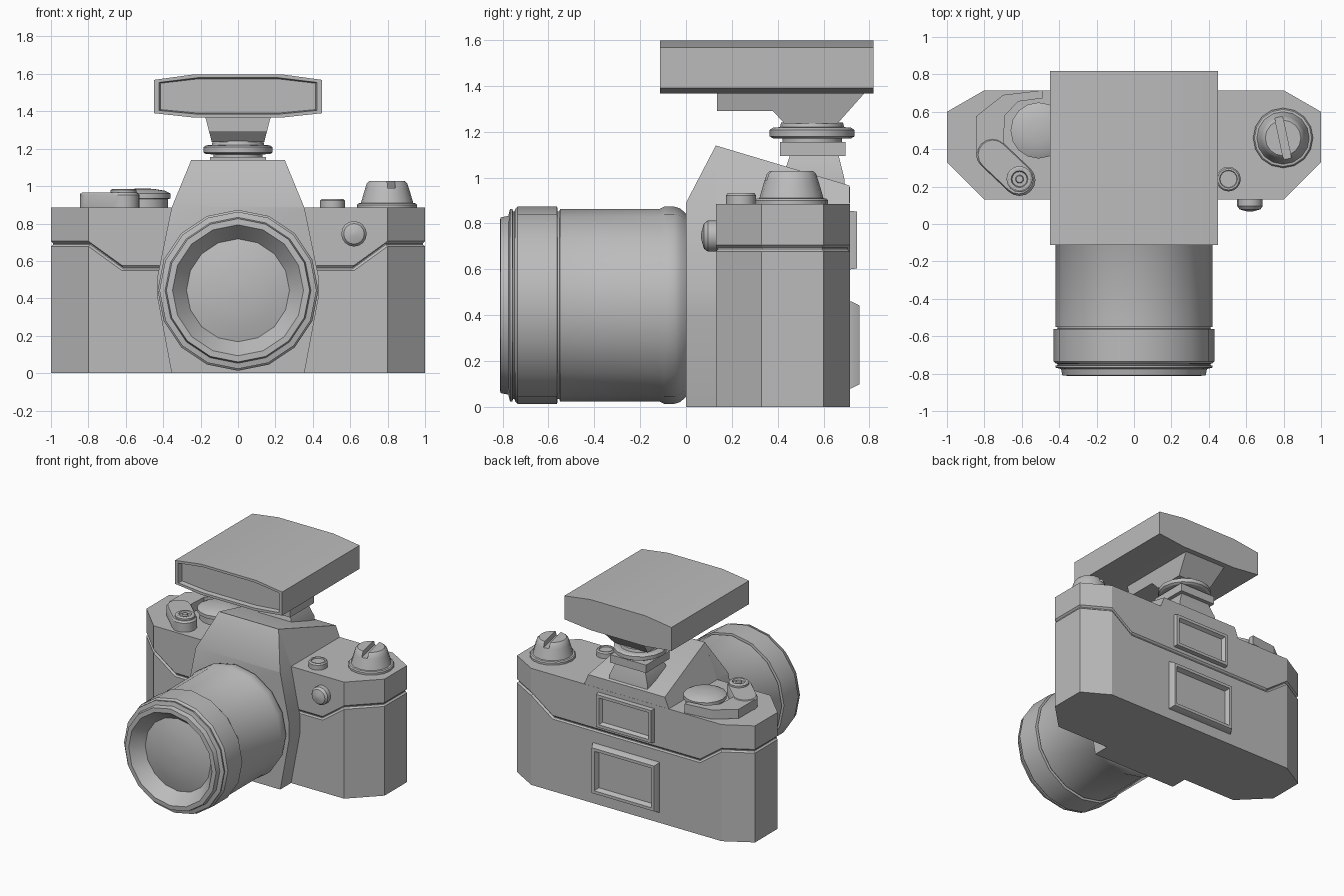
import bpy, bmesh, math
from mathutils import Vector, Matrix

if "Cube" in bpy.data.objects:
    bpy.data.objects.remove(bpy.data.objects["Cube"])

grey = bpy.data.materials.new("plain_grey")
grey.diffuse_color = (0.5, 0.5, 0.5, 1)
grey.use_nodes = True
grey.node_tree.nodes["Principled BSDF"].inputs["Base Color"].default_value = grey.diffuse_color


def finish(name, bm):
    bmesh.ops.recalc_face_normals(bm, faces=bm.faces)
    me = bpy.data.meshes.new(name)
    bm.to_mesh(me)
    bm.free()
    me.materials.append(grey)
    ob = bpy.data.objects.new(name, me)
    bpy.context.scene.collection.objects.link(ob)
    return ob


def loft(name, rings, closed=False, cuts=()):
    """Skin equal-sized rings of points; caps both ends unless closed on itself."""
    bm = bmesh.new()
    vs = [[bm.verts.new(p) for p in r] for r in rings]
    n = len(rings[0])
    pairs = list(zip(vs, vs[1:])) + ([(vs[-1], vs[0])] if closed else [])
    for a, b in pairs:
        for i in range(n):
            j = (i + 1) % n
            bm.faces.new((a[i], a[j], b[j], b[i]))
    if not closed:
        bm.faces.new(vs[0])
        bm.faces.new(vs[-1])
    for co, no in cuts:
        geom = bm.verts[:] + bm.edges[:] + bm.faces[:]
        bmesh.ops.bisect_plane(bm, geom=geom, plane_co=co, plane_no=no, clear_outer=True)
        bmesh.ops.holes_fill(bm, edges=[e for e in bm.edges if e.is_boundary])
    return finish(name, bm)


def turned(name, profile, centre, axis="z", n=16):
    """Profile of (height, radius) turned about z, or about y with axis='y'."""
    rings = []
    for h, r in profile:
        ring = []
        for k in range(n):
            t = 2 * math.pi * k / n
            u, v = r * math.cos(t), r * math.sin(t)
            p = (u, v, h) if axis == "z" else (u, h, v)
            ring.append(Vector(p) + Vector(centre))
        rings.append(ring)
    return loft(name, rings)


def plate(name, outline, z0, z1, bevel=0.012):
    """Flat outline raised in z with a slightly drawn-in top edge."""
    c = sum((Vector(p) for p in outline), Vector((0, 0))) / len(outline)
    top = [c + (Vector(p) - c) * (1 - bevel * 6) for p in outline]
    return loft(name, [[(x, y, z0) for x, y in outline],
                       [(x, y, z1 - bevel) for x, y in outline],
                       [(x, y, z1) for x, y in top]])


def rect_xy(hx, y0, y1, z):
    return [(-hx, y0, z), (hx, y0, z), (hx, y1, z), (-hx, y1, z)]


def mirrored(half):
    return half + [(-x, z) for x, z in reversed(half)]


# Body: eight-sided plan with a stepped groove running all the way round
plan = [(-1, .33), (-.8, .13), (-.62, .13), (.62, .13), (.8, .13), (1, .33),
        (1, .6), (.8, .715), (.62, .715), (-.62, .715), (-.8, .715), (-1, .6)]


def body_ring(dz, inset):
    ring = []
    for x, y in plan:
        z = .69 if abs(x) > .7 else .56
        ring.append((x * (1 - inset), .42 + (y - .42) * (1 - inset * 3), z + dz))
    return ring


loft("camera_body", [[(x, y, 0) for x, y in plan], body_ring(-.012, 0), body_ring(-.002, .012),
                     body_ring(.004, .012), body_ring(.016, 0), [(x, y, .885) for x, y in plan]])

# Lens housing in front of the body, and viewfinder roof sloping to the back
front_cut = (Vector((0, 0, .89)), Vector((0, -.25, .13)))
roof_cut = (Vector((0, .13, 1.14)), Vector((0, .175, .585)))
outline = mirrored([(.25, 1.14), (.355, .885), (.43, .52), (.43, .4), (.355, 0)])
loft("lens_housing", [[(x, y, z) for x, z in outline] for y in (0, .132)], cuts=[front_cut])
outline = mirrored([(.25, 1.14), (.357, .88)])
loft("viewfinder_roof", [[(x, y, z) for x, z in outline] for y in (.13, .714)], cuts=[roof_cut])

# Lens barrel with focus ring, and domed glass
barrel = [(.05, .39), (0, .40), (-.025, .422), (-.05, .43), (-.095, .43), (-.115, .42),
          (-.55, .42), (-.552, .41), (-.56, .41), (-.562, .43), (-.735, .43), (-.745, .42),
          (-.748, .41), (-.755, .41), (-.757, .42), (-.768, .42), (-.775, .39), (-.81, .383),
          (-.812, .35), (-.72, .275), (-.70, .275)]
turned("lens_barrel", barrel, (0, 0, .443), "y")
turned("lens_glass", [(-.68, .276), (-.72, .276), (-.74, .20), (-.752, .11), (-.757, .02)],
       (0, 0, .443), "y")

# Frames on the back: eyepiece and film window
for name, hx, z0, z1, depth, draw in (("eyepiece_frame", .235, .60, .855, .747, .004),
                                      ("film_window_frame", .28, .08, .46, .757, .018)):
    rings = []
    for y, d in ((.70, 0), (.72, 0), (depth, draw), (depth, draw + .022), (.722, draw + .036)):
        rings.append([(-hx + d, y, z0 + d), (hx - d, y, z0 + d),
                      (hx - d, y, z1 - d), (-hx + d, y, z1 - d)])
    loft(name, rings)

# Flash head with a recessed front window
head = [(.23, 1.598), (.45, 1.568), (.45, 1.39), (.23, 1.366)]
head = mirrored(head)


def head_ring(y, sx, sz):
    return [(x * sx, y, 1.482 + (z - 1.482) * sz) for x, z in head]


loft("flash_head", [head_ring(.817, 1, 1), head_ring(-.113, 1, 1),
                    head_ring(-.113, .94, .84), head_ring(-.08, .92, .79)])

# Flash neck: stepped side profile, narrower at the bottom
neck = [(.135, 1.37), (.78, 1.37), (.66, 1.235), (.43, 1.235), (.38, 1.29), (.135, 1.29)]
loft("flash_neck", [[(s * (.14 + .035 * (z - 1.235) / .135), y, z) for y, z in neck]
                    for s in (-1, 1)])

# Flash locking wheel, foot and shoe
turned("flash_lock_wheel", [(1.15, .13), (1.17, .13), (1.171, .17), (1.18, .185), (1.208, .185),
                            (1.218, .17), (1.22, .14), (1.24, .135)], (0, .55, 0))
loft("flash_foot", [rect_xy(.15, .41, .695, 1.095), rect_xy(.15, .41, .695, 1.155)])
loft("hot_shoe", [rect_xy(.16, .415, .695, .95), rect_xy(.16, .42, .69, 1.0),
                  rect_xy(.12, .455, .665, 1.10)])

# Shutter plate: rounded strip between two centres, with the release button
capsule = []
ends = ((-.76, .375), (-.612, .235))
for (cx, cy), start in zip(ends, (46, 226)):
    for k in range(9):
        t = math.radians(start + k * 22.5)
        capsule.append((cx + .085 * math.cos(t), cy + .085 * math.sin(t)))
plate("shutter_plate", capsule, .88, .965)
turned("shutter_button", [(.95, .07), (.978, .07), (.985, .06), (.985, .045), (.972, .04),
                          (.972, .022), (.985, .018)], (-.612, .24, 0))

# Film advance lever and dial
arm = [(-.845, .38), (-.845, .575), (-.70, .69), (-.49, .715), (-.49, .672), (-.62, .655),
       (-.69, .58), (-.70, .40)]
loft("advance_lever", [[(x, y, z) for x, y in arm] for z in (.89, .96)])
turned("advance_dial", [(.88, .135), (.93, .135), (.935, .15), (.96, .15), (.975, .12),
                        (.985, .06), (.988, .01)], (-.51, .5, 0))

# Rewind knob with a slot cut across the top
knob_at = (.797, .46, 0)
knob = turned("rewind_knob", [(.88, .16), (.9, .16), (.908, .153), (.91, .14), (.985, .118),
                              (1.015, .108), (1.028, .095)], knob_at)
bm = bmesh.new()
bmesh.ops.create_cube(bm, size=1, matrix=Matrix.Translation((.797, .46, 1.035))
                      @ Matrix.Rotation(math.radians(12), 4, "Z")
                      @ Matrix.Diagonal((.042, .5, .09, 1)))
cutter = finish("slot_cutter", bm)
cutter.hide_render = True
mod = knob.modifiers.new("slot", "BOOLEAN")
mod.operation, mod.object, mod.solver = "DIFFERENCE", cutter, "EXACT"
bpy.context.view_layer.objects.active = knob
bpy.ops.object.modifier_apply(modifier="slot")
bpy.data.objects.remove(cutter)

# Small buttons: top counter and front release
turned("top_button", [(.88, .066), (.922, .066), (.932, .058), (.932, .048), (.924, .045)],
       (.505, .24, 0))
turned("front_button", [(.14, .068), (.095, .068), (.078, .055), (.066, .012)],
       (.62, 0, .745), "y")

# Smooth shading that keeps hard edges
for ob in bpy.context.scene.objects:
    ob.select_set(True)
bpy.context.view_layer.objects.active = knob
bpy.ops.object.shade_smooth_by_angle(angle=math.radians(28))
